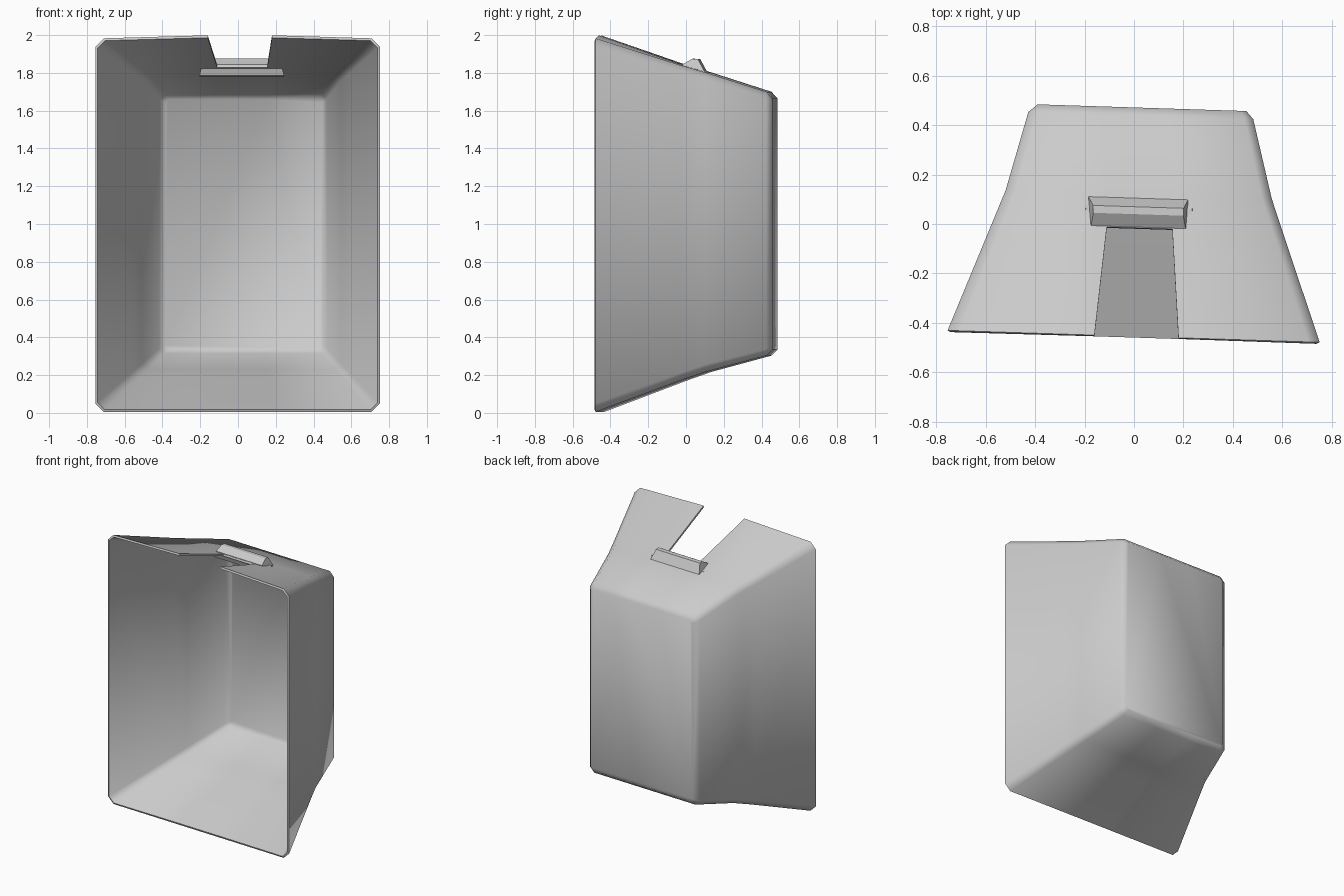
import bpy
import bmesh
from math import radians

if "Cube" in bpy.data.objects:
    bpy.data.objects.remove(bpy.data.objects["Cube"])

SKEW = -0.032  # the whole hood is slightly skewed in plan

grey = bpy.data.materials.new("light grey plastic")
grey.use_nodes = True
colour = (0.6, 0.6, 0.6, 1)
grey.diffuse_color = colour
grey.node_tree.nodes["Principled BSDF"].inputs["Base Color"].default_value = colour


def finish(bm, name, thickness=0, angle=45):
    bmesh.ops.recalc_face_normals(bm, faces=bm.faces)
    mesh = bpy.data.meshes.new(name)
    bm.to_mesh(mesh)
    bm.free()
    mesh.materials.append(grey)
    obj = bpy.data.objects.new(name, mesh)
    bpy.context.collection.objects.link(obj)
    bpy.ops.object.select_all(action="DESELECT")
    obj.select_set(True)
    bpy.context.view_layer.objects.active = obj
    if thickness:
        mod = obj.modifiers.new("wall", "SOLIDIFY")
        mod.thickness = thickness
        mod.offset = -1
        mod.use_even_offset = True
        bpy.ops.object.modifier_apply(modifier=mod.name)
    bpy.ops.object.shade_smooth_by_angle(angle=radians(angle))
    return obj


def ring(bm, y, x0, x1, z0, z1, c, xl, xr, crown=0):
    """Chamfered rectangle, with two extra points on the top and bottom edges."""
    pts = [(x0 + c, z0), (xl, z0), (xr, z0), (x1 - c, z0), (x1, z0 + c),
           (x1, z1 - c), (x1 - c, z1), (xr, z1 + crown), (xl, z1 + crown),
           (x0 + c, z1), (x0, z1 - c), (x0, z0 + c)]
    return [bm.verts.new((x, y + SKEW * x, z)) for x, z in pts]


# Tapered hood, open at the front, with a slot in the top wall
bm = bmesh.new()
rings = [
    ring(bm, -0.455, -0.755, 0.752, 0.005, 1.983, 0.045, -0.16, 0.18, 0.016),
    ring(bm, -0.015, -0.575, 0.603, 0.17, 1.842, 0.04, -0.11, 0.155),
    ring(bm, 0.12, -0.52, 0.558, 0.217, 1.802, 0.04, -0.11, 0.155),
    ring(bm, 0.44, -0.428, 0.483, 0.303, 1.7, 0.035, -0.11, 0.155),
    ring(bm, 0.472, -0.39, 0.455, 0.335, 1.665, 0.02, -0.11, 0.155),
]
SLOT = 7
for r, (a, b) in enumerate(zip(rings, rings[1:])):
    for i in range(len(a)):
        if r == 0 and i == SLOT:
            continue
        j = (i + 1) % len(a)
        bm.faces.new((a[i], a[j], b[j], b[i]))
bm.faces.new(rings[-1])
finish(bm, "hood_shell", 0.014)


def bar(name, profile, x0, x1, taper):
    """Extrude a (y, z) profile along x; taper pulls the upper ends inwards."""
    bm = bmesh.new()
    low = min(z for y, z in profile)
    high = max(z for y, z in profile)
    ends = []
    for x, way in ((x0, 1), (x1, -1)):
        ends.append([])
        for y, z in profile:
            px = x + way * taper * (z - low) / (high - low)
            ends[-1].append(bm.verts.new((px, y + SKEW * px, z)))
        bm.faces.new(ends[-1])
    a, b = ends
    for i in range(len(a)):
        j = (i + 1) % len(a)
        bm.faces.new((a[i], a[j], b[j], b[i]))
    return finish(bm, name, angle=30)


# Raised ridge behind the slot and the lip hanging inside it
bar("slot_ridge", [(-0.012, 1.825), (-0.012, 1.845), (0.04, 1.875),
                   (0.07, 1.873), (0.105, 1.808), (0.08, 1.805)],
    -0.185, 0.22, 0.02)
bar("slot_lip", [(-0.005, 1.832), (0.01, 1.785), (0.05, 1.782), (0.07, 1.82)],
    -0.205, 0.245, -0.0 + 0.012)
